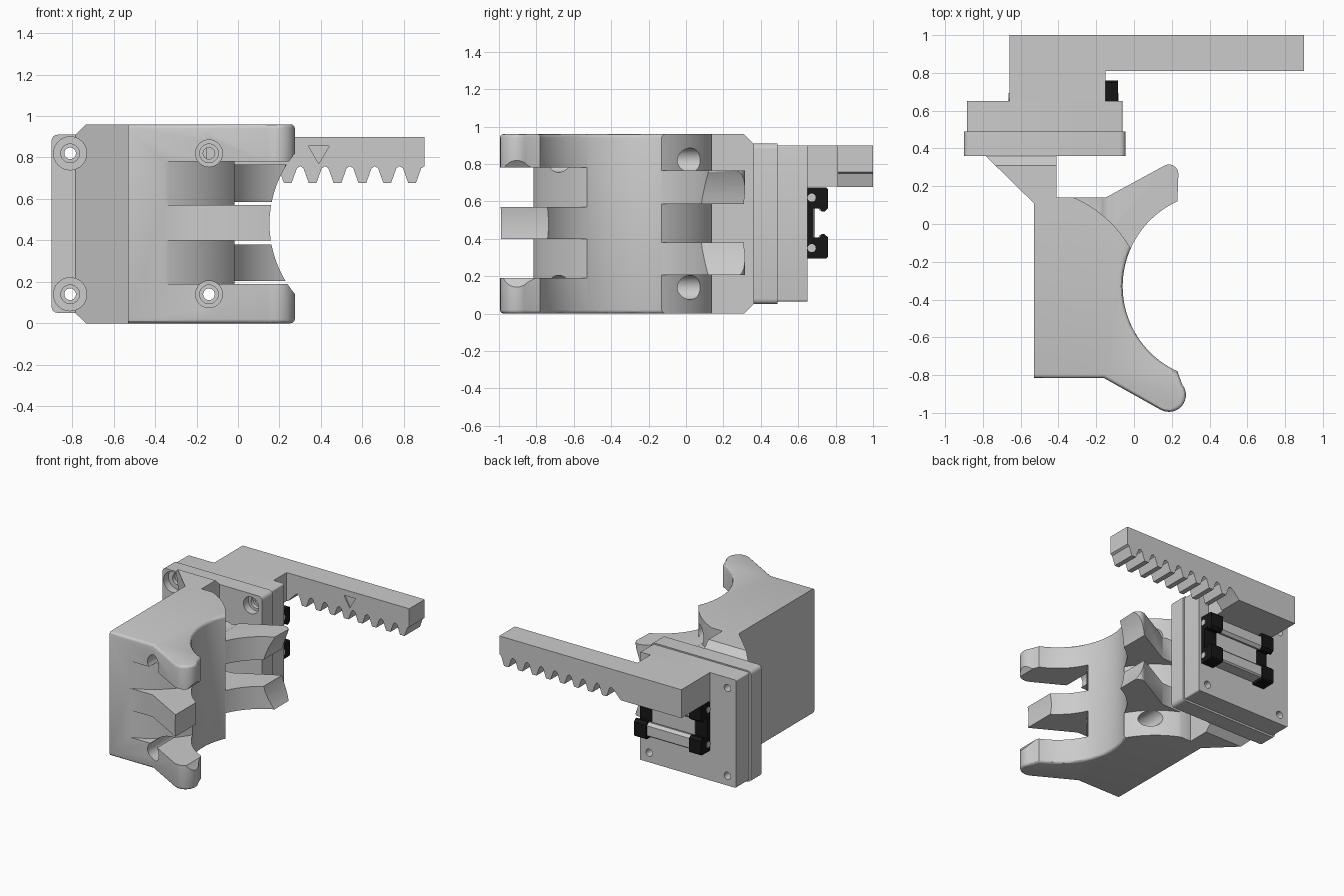
import bpy, bmesh, math

if "Cube" in bpy.data.objects:
    bpy.data.objects.remove(bpy.data.objects["Cube"])

def prism(name, pts, axis, lo, hi, bevel_if=None, width=0.02):
    """Extrude a 2D outline along an axis: z uses (x,y), y uses (x,z), x uses (y,z)."""
    put = {'z': lambda a, b, c: (a, b, c), 'y': lambda a, b, c: (a, c, b),
           'x': lambda a, b, c: (c, a, b)}[axis]
    bm = bmesh.new()
    low = [bm.verts.new(put(a, b, lo)) for a, b in pts]
    top = [bm.verts.new(put(a, b, hi)) for a, b in pts]
    bm.faces.new(low)
    bm.faces.new(top)
    for i in range(len(pts)):
        j = (i + 1) % len(pts)
        bm.faces.new((low[i], low[j], top[j], top[i]))
    bmesh.ops.recalc_face_normals(bm, faces=bm.faces)
    if bevel_if:
        edges = [e for e in bm.edges if bevel_if(e)]
        bmesh.ops.bevel(bm, geom=edges, offset=width, segments=3, profile=0.5,
                        affect='EDGES', clamp_overlap=True)
    me = bpy.data.meshes.new(name)
    bm.to_mesh(me)
    bm.free()
    ob = bpy.data.objects.new(name, me)
    bpy.context.collection.objects.link(ob)
    return ob

def arc(cx, cy, r, a0, a1, n):
    return [(cx + r * math.cos(math.radians(a0 + (a1 - a0) * i / n)),
             cy + r * math.sin(math.radians(a0 + (a1 - a0) * i / n))) for i in range(n + 1)]

def disc(x, z, r, n=32):
    return arc(x, z, r, 0, 360 - 360 / n, n - 1)

def rect(a0, b0, a1, b1):
    return [(a0, b0), (a1, b0), (a1, b1), (a0, b1)]

def round_rect(a0, b0, a1, b1, r):
    return (arc(a1 - r, b1 - r, r, 0, 90, 4) + arc(a0 + r, b1 - r, r, 90, 180, 4)
            + arc(a0 + r, b0 + r, r, 180, 270, 4) + arc(a1 - r, b0 + r, r, 270, 360, 4))

def activate(ob):
    bpy.ops.object.select_all(action='DESELECT')
    ob.select_set(True)
    bpy.context.view_layer.objects.active = ob

def combine(ob, other, op='DIFFERENCE'):
    activate(ob)
    m = ob.modifiers.new("cut", 'BOOLEAN')
    m.operation, m.object, m.solver = op, other, 'EXACT'
    bpy.ops.object.modifier_apply(modifier=m.name)
    bpy.data.objects.remove(other)

# Gripper jaw: full outline with a round grasping recess
outline = ([(-0.53, -0.815), (-0.16, -0.815)]
           + arc(0.185, -0.905, 0.09, -120, 40, 10)
           + arc(0.434, -0.33, 0.494, 245.6, 114.4, 40)
           + arc(0.185, 0.265, 0.05, 0, 120, 6)
           + [(-0.15, 0.14), (-0.41, 0.14), (-0.41, 0.365), (-0.79, 0.365), (-0.53, 0.11)])

def jaw_edge(e):
    a, b = (v.co for v in e.verts)
    return abs(a.z - b.z) < 1e-6 and min(a.x, b.x) > -0.54 and max(a.y, b.y) < 0.139 and (
        max(a.x, b.x) > -0.4)

jaw = prism("gripper_jaw", outline, 'z', 0, 0.96, jaw_edge)

# Interleaved finger gaps, upper side and mirrored lower side
gap = arc(-0.58, -0.455, 0.65, 70, 26, 18) + [(0.5, -0.17), (0.5, 0.5), (-0.35, 0.5)]
low_gap = [(x, -0.66 - y - (0.6 if y == 0.5 else 0)) for x, y in gap]
for lo, hi in ((-0.1, 0.205), (0.38, 0.585), (0.765, 1.1)):
    combine(jaw, prism("cutter", gap, 'z', lo, hi))
for lo, hi in ((0.19, 0.4), (0.57, 0.78)):
    combine(jaw, prism("cutter", low_gap, 'z', lo, hi))

# Round trim of finger tips, neck chamfers, screwdriver bores
combine(jaw, prism("cutter", disc(0.682, 0.48, 0.53, 96), 'y', -1.2, 0.5))
for s in (1, -1):
    tri = [(y, 0.48 + s * z) for y, z in ((0.30, 0.49), (0.38, 0.41), (0.38, 0.49))]
    combine(jaw, prism("cutter", tri, 'x', -1, 0))
    combine(jaw, prism("cutter", disc(-0.14, 0.48 + s * 0.34, 0.065), 'y', -1.2, 0.34))
    combine(jaw, prism("cutter", disc(-0.81, 0.48 + s * 0.34, 0.08), 'y', 0.1, 0.5))

# Flange and backing plate with four screw holes
flange = prism("flange", round_rect(-0.9, 0.05, -0.045, 0.91, 0.03), 'y', 0.36, 0.49)
plate = prism("backing_plate", round_rect(-0.885, 0.065, -0.06, 0.9, 0.01), 'y', 0.49, 0.65)
for x, r in ((-0.81, 0.08), (-0.14, 0.065)):
    for z in (0.14, 0.82):
        combine(flange, prism("cutter", disc(x, z, r), 'y', 0.3, 0.42))
        combine(flange, prism("cutter", disc(x, z, 0.045), 'y', 0.3, 0.45))
        combine(flange, prism("cutter", disc(x, z, 0.028), 'y', 0.3, 0.6))
        combine(plate, prism("cutter", disc(x, z, 0.028), 'y', 0.4, 0.7))

# Toothed rack arm joined to its mounting block
teeth = []
for i in range(8):
    c = 0.12 * i
    teeth += [(c - 0.06, 0.758), (c - 0.044, 0.748), (c - 0.019, 0.678),
              (c + 0.019, 0.678), (c + 0.044, 0.748)]
rack = prism("rack_arm", [(-0.66, 0.9), (-0.66, 0.68), (-0.14, 0.68), (-0.09, 0.735)] + teeth
             + [(0.9, 0.758), (0.9, 0.9)], 'y', 0.81, 1.0)
combine(rack, prism("cutter", [(0.34, 0.855), (0.44, 0.855), (0.39, 0.77)], 'y', 0.7, 0.82))
block = prism("rack_mount_block", rect(-0.66, 0.68, -0.15, 0.9), 'y', 0.65, 0.815)

# Linear guide carriage: grey channel body and black end caps
def channel(y0, y1, z_out, z_in, floor, lip):
    half = [(y0, z_out), (y1 - 0.01, z_out), (y1, z_out - 0.01), (y1, z_in),
            (y1 - 0.02, z_in - lip), (y1 - 0.035, z_in - lip), (y1 - 0.045, z_in), (floor, z_in)]
    return [(y, 0.485 + z) for y, z in half] + [(y, 0.485 - z) for y, z in reversed(half)]

prism("carriage_body", channel(0.65, 0.75, 0.17, 0.085, 0.69, 0.02), 'x', -0.56, -0.19)
black = bpy.data.materials.new("black_plastic")
black.diffuse_color = (0.008, 0.008, 0.008, 1)
black.use_nodes = True
black.node_tree.nodes["Principled BSDF"].inputs["Base Color"].default_value = black.diffuse_color
for lo, hi, face in ((-0.66, -0.56, -0.66), (-0.19, -0.085, -0.085)):
    cap = prism("carriage_end_cap", channel(0.65, 0.76, 0.19, 0.078, 0.682, 0.018), 'x', lo, hi)
    cap.data.materials.append(black)
    for z in (0.35, 0.62):
        prism("cap_screw", disc(0.672, z, 0.022, 20), 'x', face - 0.004, face + 0.004)

# Smooth curved surfaces while keeping hard edges
for ob in list(bpy.data.objects):
    activate(ob)
    bpy.ops.object.shade_smooth_by_angle(angle=math.radians(30))
